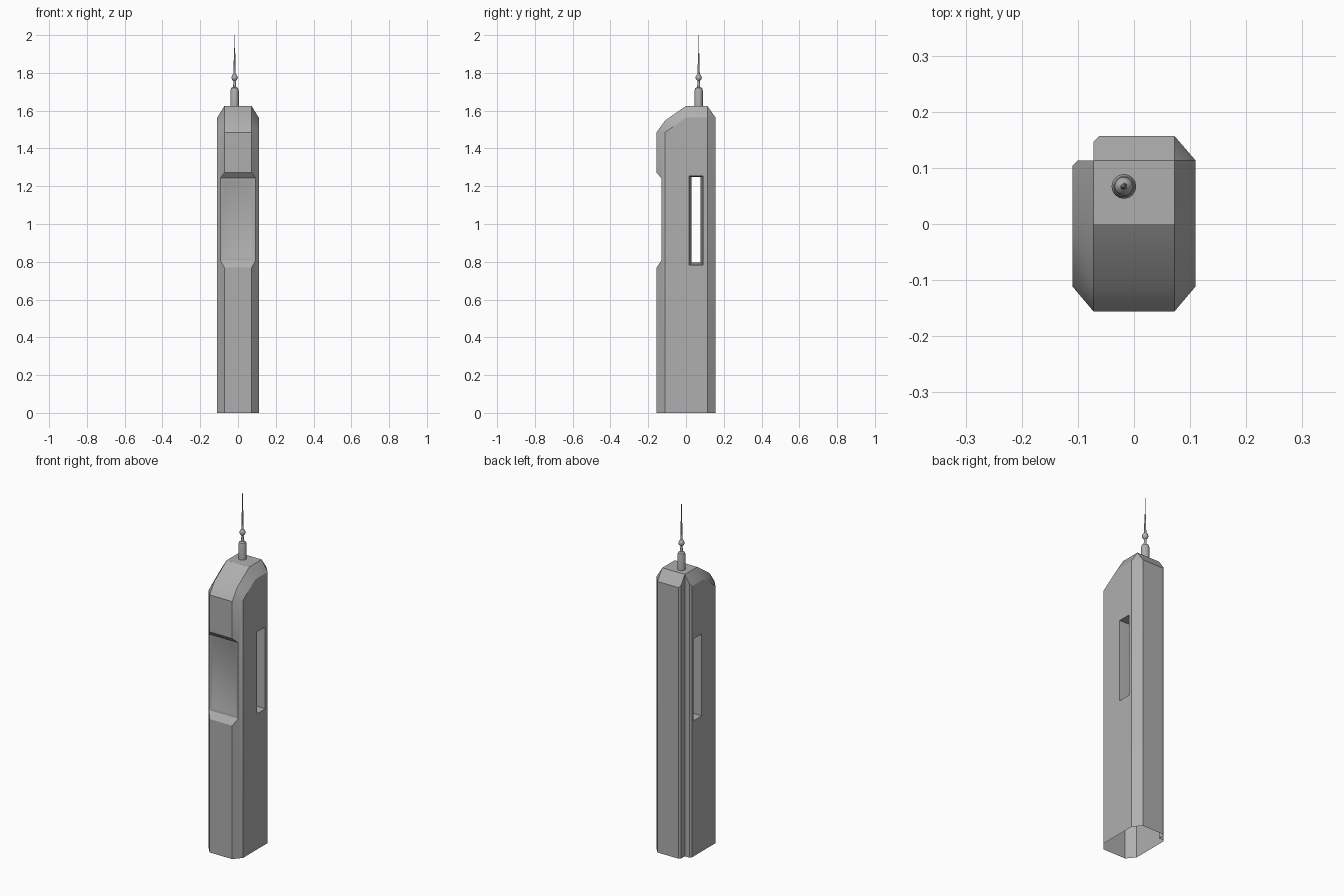
import bpy, bmesh, math

if "Cube" in bpy.data.objects:
    bpy.data.objects.remove(bpy.data.objects["Cube"])

grey = bpy.data.materials.new("dark_grey")
grey.diffuse_color = (0.43, 0.43, 0.43, 1)
grey.use_nodes = True
grey.node_tree.nodes["Principled BSDF"].inputs["Base Color"].default_value = grey.diffuse_color


def make_object(name, bm):
    bmesh.ops.recalc_face_normals(bm, faces=bm.faces)
    mesh = bpy.data.meshes.new(name)
    bm.to_mesh(mesh)
    bm.free()
    mesh.materials.append(grey)
    obj = bpy.data.objects.new(name, mesh)
    bpy.context.collection.objects.link(obj)
    return obj


def loft(name, rings):
    """Closed solid through rings of equal point count."""
    bm = bmesh.new()
    loops = [[bm.verts.new(p) for p in ring] for ring in rings]
    n = len(loops[0])
    for a, b in zip(loops, loops[1:]):
        for i in range(n):
            j = (i + 1) % n
            bm.faces.new((a[i], a[j], b[j], b[i]))
    bm.faces.new(loops[0])
    bm.faces.new(loops[-1])
    return make_object(name, bm)


def cut(target, cutter):
    mod = target.modifiers.new("cut", 'BOOLEAN')
    mod.operation = 'DIFFERENCE'
    mod.solver = 'EXACT'
    mod.object = cutter
    bpy.context.view_layer.objects.active = target
    bpy.ops.object.modifier_apply(modifier=mod.name)
    bpy.data.objects.remove(cutter)


def smooth(obj, degrees):
    bpy.ops.object.select_all(action='DESELECT')
    obj.select_set(True)
    bpy.context.view_layer.objects.active = obj
    bpy.ops.object.shade_smooth_by_angle(angle=math.radians(degrees))


# Tower body: hull of the chamfered footprint and the faceted cap
XO, XI = 0.11, 0.072
YF, YFI, YBI, YB = -0.156, -0.111, 0.113, 0.157
points = []
for s in (-1, 1):
    for z in (0, 1.485):
        points += [(s * XO, YFI, z), (s * XI, YF, z)]
    points += [(s * XI, YFI, 1.548), (s * XI, 0, 1.625), (s * XI, YBI, 1.625)]
    points += [(s * XO, 0, 1.563)]
    for z in (0, 1.563):
        points += [(s * XO, YBI, z), (s * XI, YB, z)]
points += [(-XO, YB, 0), (-XO, YB, 1.563)]
bm = bmesh.new()
for p in points:
    bm.verts.new(p)
hull = bmesh.ops.convex_hull(bm, input=bm.verts)
bmesh.ops.delete(bm, geom=list({v for v in hull["geom_interior"] + hull["geom_unused"]
                                if isinstance(v, bmesh.types.BMVert)}), context='VERTS')
bmesh.ops.dissolve_limit(bm, angle_limit=math.radians(1), verts=bm.verts, edges=bm.edges)
body = make_object("tower_body", bm)

# Full-height notch in the back left corner
notch = [(-XI, YBI), (-0.10, YBI), (-0.12, 0.093), (-0.2, 0.093),
         (-0.2, 0.25), (-0.052, 0.25), (-0.052, 0.167), (-XI, 0.147)]
cut(body, loft("notch_cutter", [[(x, y, z) for x, y in notch] for z in (-0.1, 1.8)]))

# Recess across the front, with a shallow dished panel
recess = [(-0.176, 0.74), (-0.131, 0.806), (-0.131, 1.243), (-0.176, 1.295)]
cut(body, loft("recess_cutter", [[(x, y, z) for y, z in recess] for x in (-0.2, 0.2)]))


def rect(h, z0, z1):
    return [(-h, z0), (h, z0), (h, z1), (-h, z1)]


dish = [(-0.133, rect(0.092, 0.807, 1.242)), (-0.124, rect(0.070, 0.825, 1.224))]
cut(body, loft("panel_cutter", [[(x, y, z) for x, z in r] for y, r in dish]))

# Side slot running right through, narrowing inwards
slot = []
for x, m in ((-0.13, 0.015), (0, 0), (0.13, 0.015)):
    slot.append([(x, 0.029 - m, 0.795 - m), (x, 0.078 + m, 0.795 - m),
                 (x, 0.078 + m, 1.248 + m / 2), (x, 0.029 - m, 1.248 + m / 2)])
cut(body, loft("slot_cutter", slot))

# Open underside
bm = bmesh.new()
bm.from_mesh(body.data)
under = [f for f in bm.faces if all(v.co.z < 1e-4 for v in f.verts)]
bmesh.ops.delete(bm, geom=under, context='FACES')
bm.to_mesh(body.data)
bm.free()
smooth(body, 30)

# Antenna: lathed finial with a bead and a thin needle
profile = [(0.022, 1.615), (0.022, 1.705), (0.018, 1.72), (0.008, 1.725),
           (0.006, 1.757), (0.013, 1.764), (0.017, 1.775), (0.013, 1.787), (0.006, 1.794),
           (0.005, 1.83), (0.004, 1.90), (0.002, 1.905), (0.0015, 2.0)]
SIDES = 16
rings = [[(-0.018 + r * math.cos(2 * math.pi * i / SIDES),
           0.067 + r * math.sin(2 * math.pi * i / SIDES), z) for i in range(SIDES)]
         for r, z in profile]
antenna = loft("antenna", rings)
smooth(antenna, 40)
